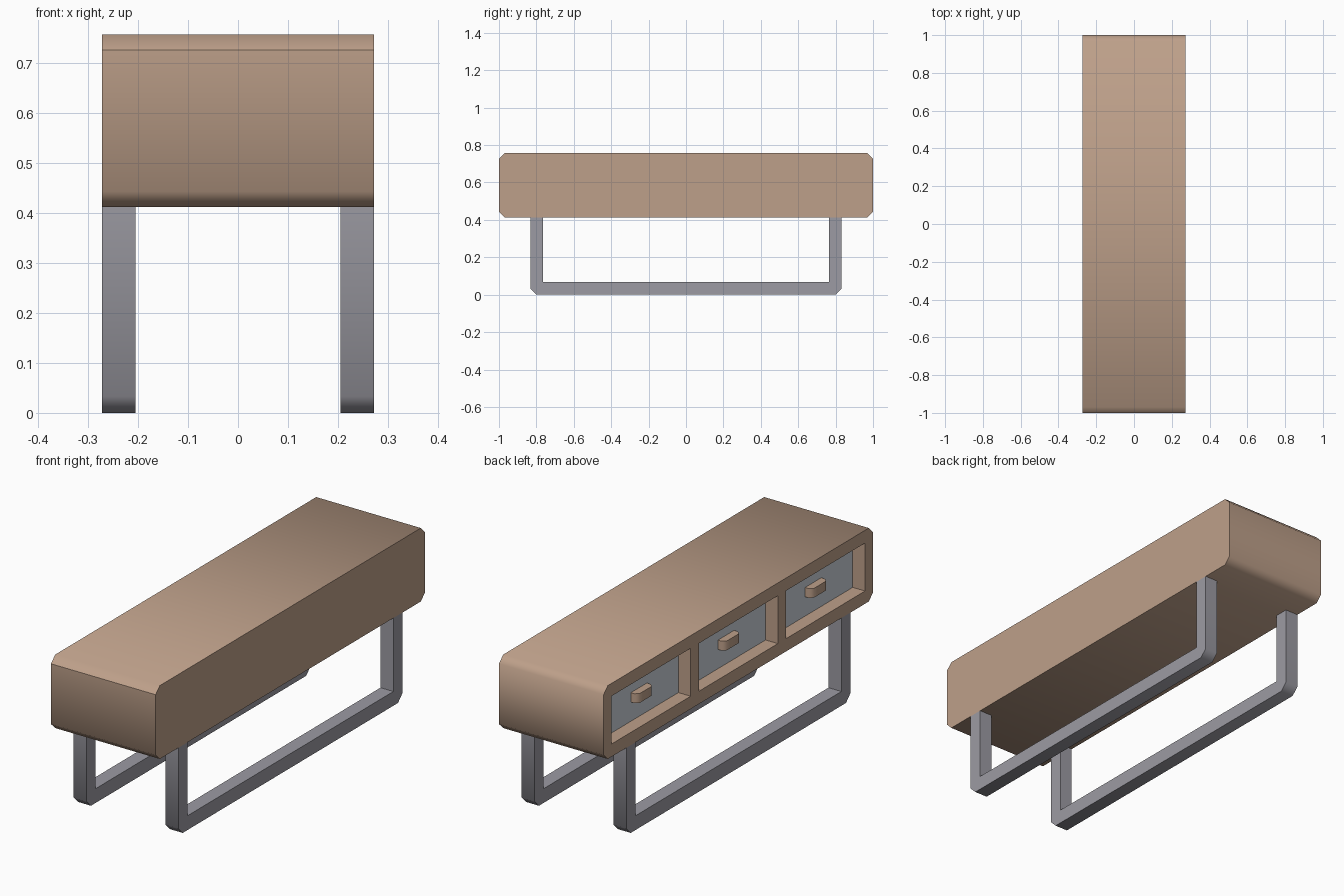
import bpy
import bmesh
import math
from mathutils import Vector

old = bpy.data.objects.get("Cube")
if old:
    bpy.data.objects.remove(old, do_unlink=True)

HALF_W = 0.272
BOTTOM, TOP = 0.412, 0.757
BORDER, RECESS, OPEN_W = 0.06, 0.068, 0.587


def material(name, rgb):
    m = bpy.data.materials.new(name)
    m.use_nodes = True
    m.diffuse_color = (*rgb, 1)
    m.node_tree.nodes["Principled BSDF"].inputs["Base Color"].default_value = (*rgb, 1)
    return m


wood = material("warm wood", (0.515, 0.352, 0.254))
metal = material("grey metal", (0.333, 0.328, 0.366))
panel = material("pale blue grey", (0.60, 0.65, 0.70))


def prism(bm, outline, direction):
    """Extrude a closed outline along a direction; returns the starting cap."""
    cap = bm.faces.new([bm.verts.new(p) for p in outline])
    new = bmesh.ops.extrude_face_region(bm, geom=[cap], use_keep_orig=True)["geom"]
    verts = [g for g in new if isinstance(g, bmesh.types.BMVert)]
    bmesh.ops.translate(bm, verts=verts, vec=direction)
    bmesh.ops.recalc_face_normals(bm, faces=bm.faces)
    return cap


def finish(bm, name, mat):
    """Smooth the chamfers, keep square corners sharp, and make the object."""
    bmesh.ops.recalc_face_normals(bm, faces=bm.faces)
    for f in bm.faces:
        f.smooth = True
    for e in bm.edges:
        e.smooth = e.calc_face_angle(0) < math.radians(50)
        # crisp upper edge of the front end
        if all(v.co.y < -0.99 and v.co.z > 0.7 for v in e.verts):
            e.smooth = False
    me = bpy.data.meshes.new(name)
    bm.to_mesh(me)
    bm.free()
    me.materials.append(mat)
    ob = bpy.data.objects.new(name, me)
    bpy.context.collection.objects.link(ob)
    return ob


def rect(x, y0, y1, z0, z1):
    return [(x, y0, z0), (x, y1, z0), (x, y1, z1), (x, y0, z1)]


# Cabinet body with chamfered ends
c = 0.031
half = [(1 - c, BOTTOM), (1, BOTTOM + c), (1, TOP - c), (1 - c, TOP)]
outline = half + [(-y, z) for y, z in reversed(half)]
bm = bmesh.new()
side = prism(bm, [(-HALF_W, y, z) for y, z in outline], Vector((2 * HALF_W, 0, 0)))

# Three recessed openings in the drawer side
edges = list(side.edges)
bmesh.ops.delete(bm, geom=[side], context='FACES_ONLY')
centres = [i * (OPEN_W + BORDER) for i in (-1, 0, 1)]
z0, z1 = BOTTOM + BORDER, TOP - BORDER
back_x = -HALF_W + RECESS
for cy in centres:
    lo, hi = cy - OPEN_W / 2, cy + OPEN_W / 2
    rim = [bm.verts.new(p) for p in rect(-HALF_W, lo, hi, z0, z1)]
    deep = [bm.verts.new(p) for p in rect(back_x, lo, hi, z0, z1)]
    bm.faces.new(deep)
    for i in range(4):
        j = (i + 1) % 4
        bm.faces.new((rim[i], rim[j], deep[j], deep[i]))
        edges.append(bm.edges.get((rim[i], rim[j])))
bmesh.ops.triangle_fill(bm, edges=edges, use_beauty=True, normal=(-1, 0, 0))
finish(bm, "cabinet_body", wood)

# Drawer fronts and their handles
plate = 0.004
for n, cy in enumerate(centres, 1):
    bm = bmesh.new()
    prism(bm, rect(back_x, cy - OPEN_W / 2, cy + OPEN_W / 2, z0, z1), Vector((-plate, 0, 0)))
    finish(bm, f"drawer_front_{n}", panel)

    bm = bmesh.new()
    hw, depth, cut, hh = 0.06, 0.04, 0.016, 0.022
    zc = (z0 + z1) / 2
    shape = [(0, -hw), (depth - cut, -hw), (depth, cut - hw),
             (depth, hw - cut), (depth - cut, hw), (0, hw)]
    prism(bm, [(back_x - d, cy + y, zc - hh) for d, y in shape], Vector((0, 0, 2 * hh)))
    finish(bm, f"drawer_handle_{n}", wood)

# Sled legs: a U-shaped bar on each side
bar, reach, cut = 0.067, 0.832, 0.033
half = [(reach - bar, bar), (reach - bar, BOTTOM), (reach, BOTTOM),
        (reach, cut), (reach - cut, 0)]
outline = half + [(-y, z) for y, z in reversed(half)]
for name, x in (("left_leg_frame", HALF_W - bar), ("right_leg_frame", -HALF_W)):
    bm = bmesh.new()
    prism(bm, [(x, y, z) for y, z in outline], Vector((bar, 0, 0)))
    finish(bm, name, metal)
